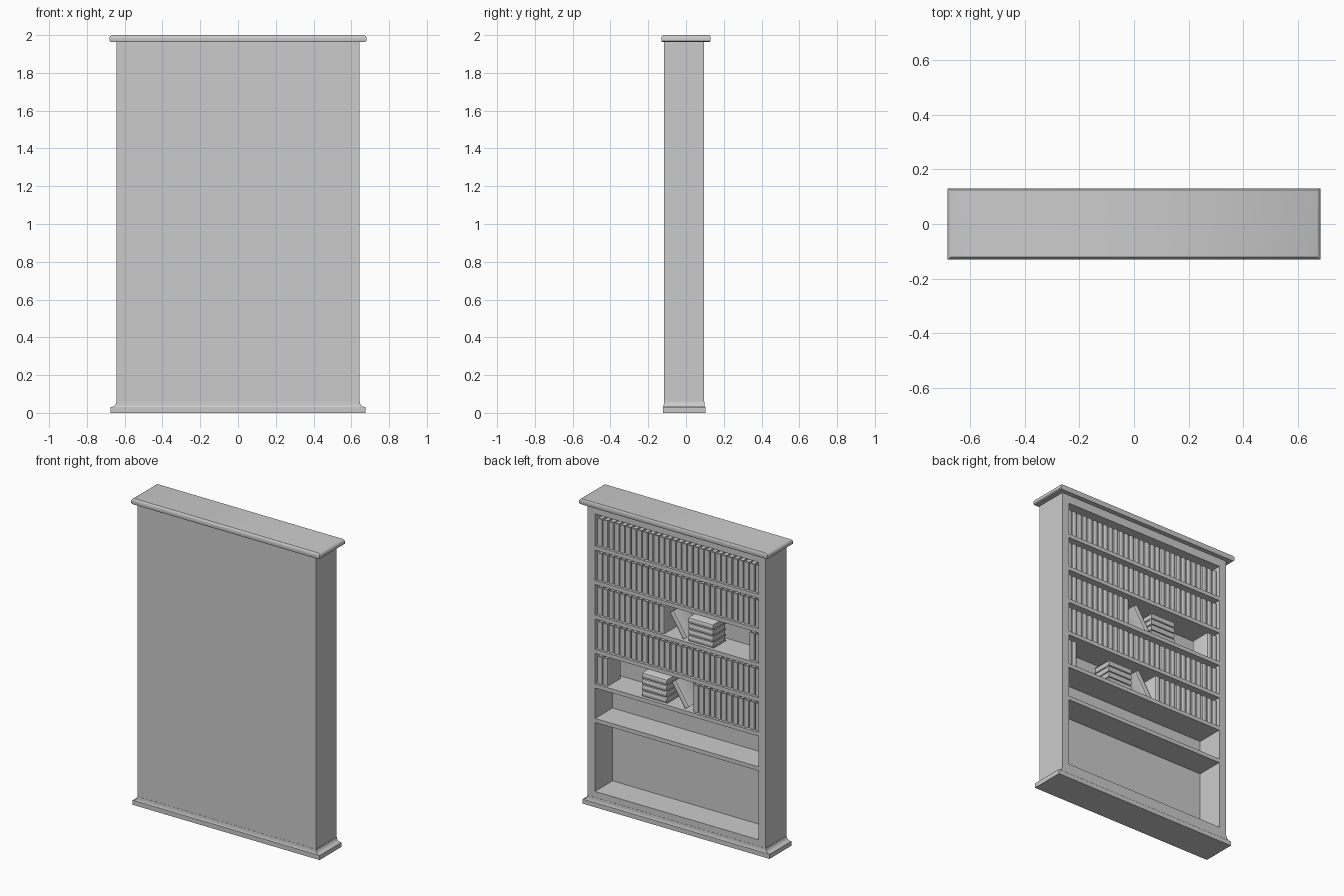
import bpy, bmesh, math
from mathutils import Matrix

if "Cube" in bpy.data.objects:
    bpy.data.objects.remove(bpy.data.objects["Cube"])

X, Y0, Y1 = 0.6425, -0.116, 0.096      # cabinet outer extents
IN = 0.59                              # half width of the opening
PITCH, T, H = 2 * IN / 29, 0.037, 0.178  # book spacing, thickness, height
SPINE, FORE = 0.08, -0.055             # book spine and fore-edge in y


def add_object(name, bm, smooth=False):
    bmesh.ops.recalc_face_normals(bm, faces=bm.faces)
    me = bpy.data.meshes.new(name)
    bm.to_mesh(me)
    bm.free()
    ob = bpy.data.objects.new(name, me)
    bpy.context.collection.objects.link(ob)
    if smooth:
        bpy.ops.object.select_all(action='DESELECT')
        ob.select_set(True)
        bpy.context.view_layer.objects.active = ob
        bpy.ops.object.shade_smooth_by_angle(angle=math.radians(35))
    return ob


def box_into(bm, x0, x1, y0, y1, z0, z1):
    m = (Matrix.Translation(((x0 + x1) / 2, (y0 + y1) / 2, (z0 + z1) / 2))
         @ Matrix.Diagonal((x1 - x0, y1 - y0, z1 - z0, 1)))
    bmesh.ops.create_cube(bm, size=1, matrix=m)


def box(name, *dims):
    bm = bmesh.new()
    box_into(bm, *dims)
    return add_object(name, bm)


def moulding(name, rings):
    """Stack of rectangles (half width, y back, y front, z) skinned into a solid."""
    bm = bmesh.new()
    loops = [[bm.verts.new(p) for p in ((-x, a, z), (x, a, z), (x, b, z), (-x, b, z))]
             for x, a, b, z in rings]
    for l0, l1 in zip(loops, loops[1:]):
        for i in range(4):
            j = (i + 1) % 4
            bm.faces.new((l0[i], l0[j], l1[j], l1[i]))
    bm.faces.new(loops[0])
    bm.faces.new(loops[-1])
    return add_object(name, bm, True)


# cabinet carcass
box("back_panel", -IN, IN, Y0, -0.085, 0.0, 1.966)
for side, s in (("left", -1), ("right", 1)):
    box(side + "_side", min(s * IN, s * X), max(s * IN, s * X), Y0, Y1, 0.0, 1.966)
box("bottom_board", -IN, IN, -0.085, Y1, 0.0, 0.10)
box("top_board", -IN, IN, -0.085, Y1, 1.91, 1.966)

# shelves
shelf_tops = [1.70 - 0.225 * i for i in range(6)]
for i, z in enumerate(shelf_tops):
    box(f"shelf_{i + 1}", -IN, IN, -0.085, Y1 - 0.002, z - 0.026, z)

# plinth with a cove, and cornice with a rounded upper edge
cove = []
for i in range(7):
    a = math.radians(90 * i / 6)
    k = 1 - math.sin(a)
    cove.append((X + 0.002 + 0.03 * k, Y0 - 0.001 - 0.005 * k,
                 Y1 + 0.001 + 0.005 * k, 0.03 + 0.03 * (1 - math.cos(a))))
moulding("plinth", [(X + 0.032, Y0 - 0.006, Y1 + 0.006, 0.0)] + cove)
moulding("cornice", [(0.674, -0.127, 0.126, 1.964), (0.681, -0.13, 0.13, 1.97),
                     (0.681, -0.13, 0.13, 1.985), (0.678, -0.128, 0.129, 1.993),
                     (0.668, -0.12, 0.124, 2.0)])

# one book: cover wrapped around recessed pages, rounded spine towards +y
bm = bmesh.new()
c = 0.004
outer = [(-T / 2, FORE)] + [(-T / 2 * math.cos(math.pi * i / 6),
                             SPINE - 0.009 + 0.009 * math.sin(math.pi * i / 6))
                            for i in range(7)] + [(T / 2, FORE)]
inner = [(T / 2 - c, FORE), (T / 2 - c, SPINE - 0.012),
         (-T / 2 + c, SPINE - 0.012), (-T / 2 + c, FORE)]
face = bm.faces.new([bm.verts.new((x, y, 0)) for x, y in outer + inner])
ext = bmesh.ops.extrude_face_region(bm, geom=[face], use_keep_orig=True)
bmesh.ops.translate(bm, vec=(0, 0, H),
                    verts=[v for v in ext["geom"] if isinstance(v, bmesh.types.BMVert)])
box_into(bm, -T / 2 + c, T / 2 - c, FORE + 0.005, SPINE - 0.012, 0.004, H - 0.004)
first = add_object("book", bm, True)
book_mesh = first.data
bpy.data.objects.remove(first)


def book(x, z, angle=0.0):
    ob = bpy.data.objects.new("book", book_mesh)
    ob.matrix_world = Matrix.Translation((x, 0, z)) @ Matrix.Rotation(angle, 4, 'Y')
    bpy.context.collection.objects.link(ob)


def upright(z, start, count):
    for i in range(start, start + count):
        book(IN - PITCH * (i + 0.5), z)


def stack(x, z):
    for i in range(4):
        book(x, z + T / 2 + i * 0.039, math.pi / 2)


def leaning(right_x, z):
    a = math.radians(33)
    book(right_x + T / 2 * math.cos(a), z + T / 2 * math.sin(a), a)


# full rows
for k in (0, 1, 3):
    upright(shelf_tops[k], 0, 29)

# third row: books, leaning book, stack, gap, two books
z = shelf_tops[2]
upright(z, 0, 12)
leaning(-0.06, z)
stack(-0.25, z)
upright(z, 27, 2)

# fifth row: two books, gap, stack, leaning book, books
z = shelf_tops[4]
upright(z, 0, 2)
stack(0.085, z)
leaning(-0.075, z)
upright(z, 17, 12)
